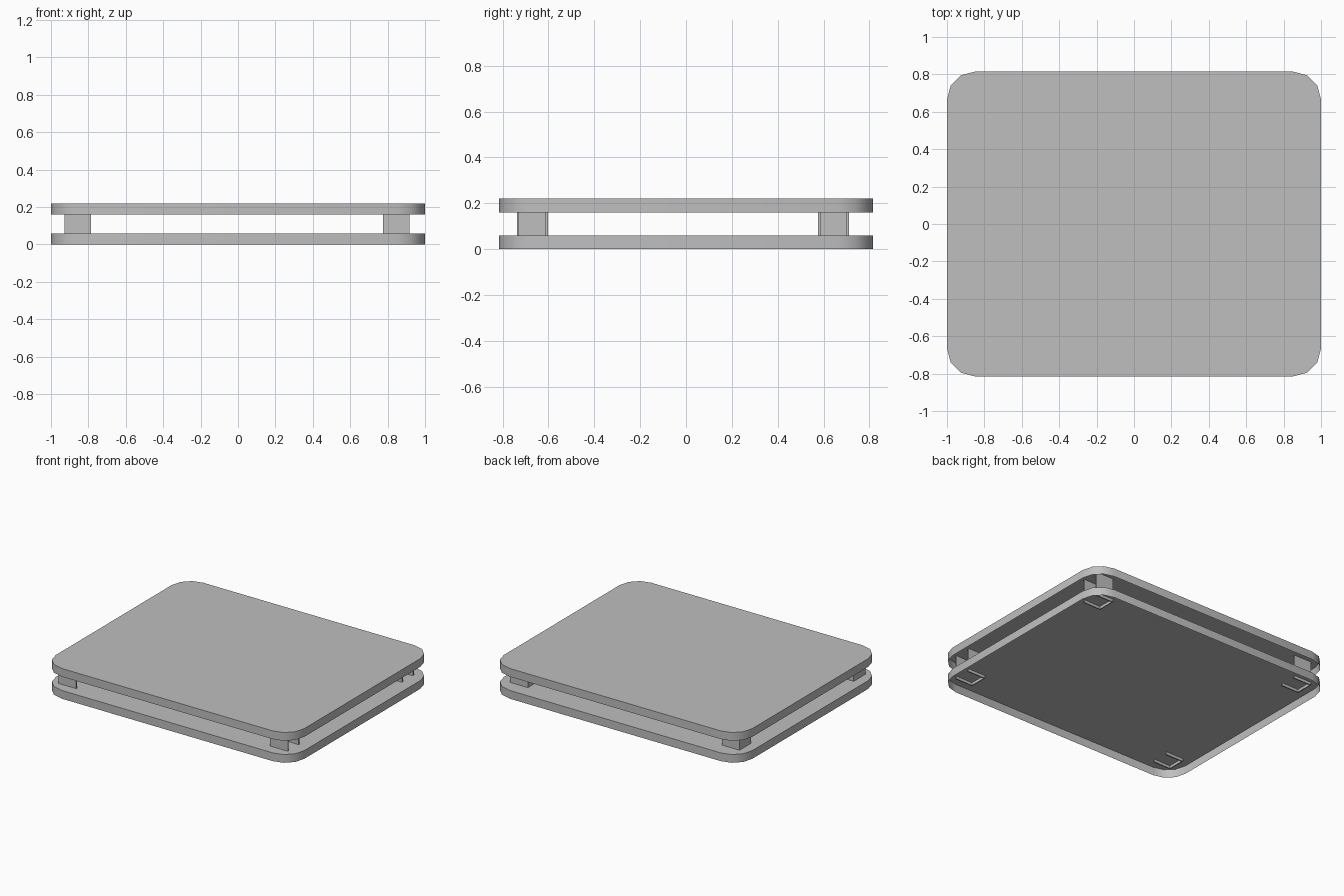
import bpy, bmesh, math

cube = bpy.data.objects.get("Cube")
if cube:
    bpy.data.objects.remove(cube, do_unlink=True)

grey = bpy.data.materials.new("light_grey")
grey.use_nodes = True
colour = (0.52, 0.52, 0.52, 1)
grey.diffuse_color = colour
grey.node_tree.nodes["Principled BSDF"].inputs["Base Color"].default_value = colour


def finish(name, bm):
    mesh = bpy.data.meshes.new(name)
    bm.to_mesh(mesh)
    bm.free()
    mesh.materials.append(grey)
    obj = bpy.data.objects.new(name, mesh)
    bpy.context.collection.objects.link(obj)
    return obj


def rounded_outline(half_x, half_y, radius, steps):
    points = []
    for corner, (sx, sy) in enumerate([(1, 1), (-1, 1), (-1, -1), (1, -1)]):
        for i in range(steps + 1):
            a = math.pi / 2 * (corner + i / steps)
            points.append((sx * (half_x - radius) + radius * math.cos(a),
                           sy * (half_y - radius) + radius * math.sin(a)))
    return points


def wall_strip(bm, points, low, high, closed):
    bottom = [bm.verts.new((x, y, low)) for x, y in points]
    top = [bm.verts.new((x, y, high)) for x, y in points]
    count = len(points)
    for i in range(count if closed else count - 1):
        j = (i + 1) % count
        bm.faces.new((bottom[i], bottom[j], top[j], top[i]))
    return top


# Shallow panels, open underneath, with rounded corners
def panel(name, low, high):
    bm = bmesh.new()
    top = wall_strip(bm, rounded_outline(1, 0.815, 0.15, 3), low, high, True)
    bm.faces.new(top)
    obj = finish(name, bm)
    bpy.ops.object.select_all(action="DESELECT")
    obj.select_set(True)
    bpy.context.view_layer.objects.active = obj
    bpy.ops.object.shade_smooth_by_angle(angle=math.radians(40))


panel("lower_panel", 0, 0.06)
panel("upper_panel", 0.16, 0.22)


# Channel-shaped spacers, open towards +x
def spacer(name, x, y, width=0.142, depth=0.135):
    x0, x1 = x - width / 2, x + width / 2
    y0, y1 = y - depth / 2, y + depth / 2
    bm = bmesh.new()
    wall_strip(bm, [(x1, y1), (x0, y1), (x0, y0), (x1, y0)], 0.04, 0.215, False)
    obj = finish(name, bm)
    solid = obj.modifiers.new("wall_thickness", "SOLIDIFY")
    solid.thickness = 0.01
    solid.offset = -1


for row, y in (("front", -0.67), ("back", 0.643)):
    for side, x in (("right", -0.857), ("left", 0.846)):
        spacer(f"{row}_{side}_spacer", x, y)
